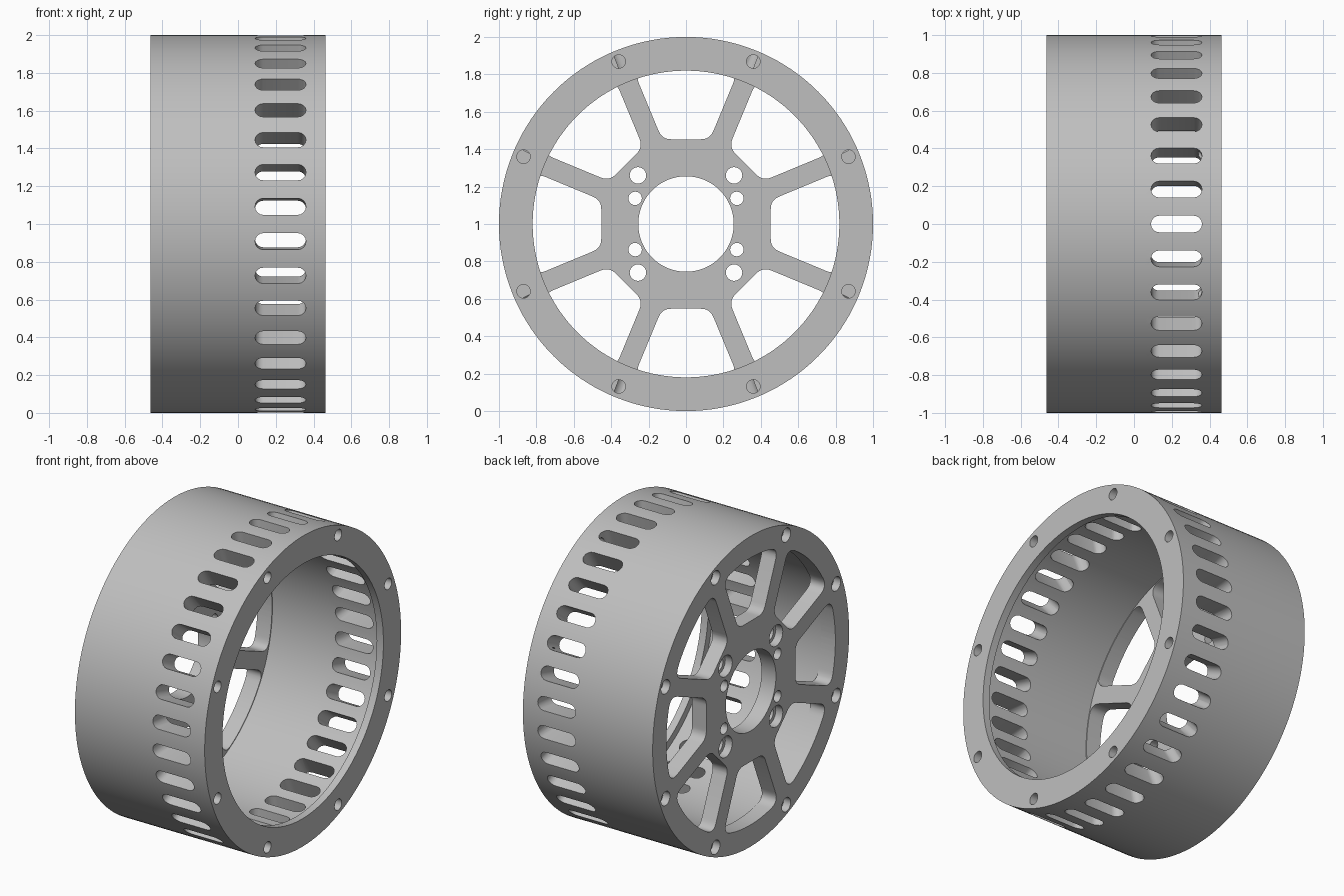
import bpy, bmesh, math
from mathutils import Vector, Matrix

if "Cube" in bpy.data.objects:
    bpy.data.objects.remove(bpy.data.objects["Cube"])

HALF = 0.4625            # half width along x
PLATE = -0.36            # inner face of the spoked plate
BORE = 0.865
CENTER = Vector((0, 0, 1))

grey = bpy.data.materials.new("light_grey_metal")
grey.use_nodes = True
grey.diffuse_color = (0.52, 0.52, 0.52, 1)
grey.node_tree.nodes["Principled BSDF"].inputs["Base Color"].default_value = (0.52, 0.52, 0.52, 1)


def polar(r, a, x=0.0):
    """Point around the x axis; angle 0 points up."""
    return Vector((x, r * math.sin(a), r * math.cos(a)))


def make_object(name, bm):
    bmesh.ops.recalc_face_normals(bm, faces=bm.faces)
    bmesh.ops.translate(bm, vec=CENTER, verts=bm.verts)
    mesh = bpy.data.meshes.new(name)
    bm.to_mesh(mesh)
    bm.free()
    mesh.materials.append(grey)
    obj = bpy.data.objects.new(name, mesh)
    bpy.context.collection.objects.link(obj)
    return obj


def lathe(bm, profile, steps):
    """Spin a closed (x, radius) profile around the x axis."""
    rings = [[bm.verts.new(polar(r, math.tau * i / steps, x)) for x, r in profile]
             for i in range(steps)]
    n = len(profile)
    for i in range(steps):
        a, b = rings[i], rings[(i + 1) % steps]
        for j in range(n):
            k = (j + 1) % n
            bm.faces.new((a[j], a[k], b[k], b[j]))


def prism(bm, points, offset):
    """Extrude a closed outline along an offset."""
    low = [bm.verts.new(p) for p in points]
    high = [bm.verts.new(p + offset) for p in points]
    bm.faces.new(low)
    bm.faces.new(high)
    for i in range(len(low)):
        k = (i + 1) % len(low)
        bm.faces.new((low[i], low[k], high[k], high[i]))


def drill(bm, y, z, radius, x0, x1, steps=24):
    """Round cutter parallel to the x axis."""
    circle = [Vector((x0, y, z)) + polar(radius, math.tau * i / steps) for i in range(steps)]
    prism(bm, circle, Vector((x1 - x0, 0, 0)))


def rounded(p0, corner, p1, steps=8):
    """Soft corner between two points."""
    ts = [i / steps for i in range(steps + 1)]
    return [p0 * (1 - t) ** 2 + corner * 2 * t * (1 - t) + p1 * t * t for t in ts]


def cut(body, name, bm):
    cutter = make_object(name, bm)
    cutter.hide_render = True
    mod = body.modifiers.new(name, 'BOOLEAN')
    mod.operation = 'DIFFERENCE'
    mod.solver = 'EXACT'
    mod.object = cutter
    bpy.ops.object.modifier_apply(modifier=name)
    bpy.data.objects.remove(cutter)


# Drum with lipped open end and solid plate end
bm = bmesh.new()
lathe(bm, [(-HALF, 0.255), (-HALF, 1), (0.06, 1), (0.39, 1), (HALF, 1), (HALF, 0.82),
           (0.415, 0.82), (0.415, BORE), (0.39, BORE), (0.06, BORE),
           (PLATE, BORE), (PLATE, 0.255)], 136)
wheel = make_object("wheel_drum", bm)
bpy.context.view_layer.objects.active = wheel
wheel.select_set(True)

# Eight windows that leave the spokes
HUB, OUTER, SPOKE = 0.453, 0.86, 0.055
half_step = math.pi / 8


def spoke_edge(r):
    return polar(r, half_step - math.asin(SPOKE / r), -0.6)


h = HUB * math.tan(half_step) - SPOKE / math.cos(half_step)
inner = Vector((-0.6, h, HUB))
arc_end = half_step - math.asin(SPOKE / OUTER) - 0.08
side = rounded(Vector((-0.6, h - 0.05, HUB)), inner, spoke_edge(inner.yz.length + 0.05))
side += rounded(spoke_edge(OUTER - 0.07), spoke_edge(OUTER), polar(OUTER, arc_end, -0.6))
arc = [polar(OUTER, arc_end * (1 - i / 6), -0.6) for i in range(1, 12)]
mirrored = [Vector((p.x, -p.y, p.z)) for p in reversed(side)]
window = side + arc + mirrored
bm = bmesh.new()
for i in range(8):
    turn = Matrix.Rotation(i * math.pi / 4, 3, 'X')
    prism(bm, [turn @ p for p in window], Vector((0.3, 0, 0)))
cut(wheel, "window_cutter", bm)

# Ring of rounded vent slots
SLOTS, R = 34, 0.044
slot = []
for end, start in ((0.36 - R, -math.pi / 2), (0.09 + R, math.pi / 2)):
    for i in range(9):
        a = start + math.pi * i / 8
        slot.append(Vector((end + R * math.cos(a), R * math.sin(a), 0.75)))
bm = bmesh.new()
for i in range(SLOTS):
    turn = Matrix.Rotation(math.tau * i / SLOTS, 3, 'X')
    prism(bm, [turn @ p for p in slot], turn @ Vector((0, 0, 0.4)))
cut(wheel, "slot_cutter", bm)

# Screw holes in both rims and through the hub
bm = bmesh.new()
recess = bmesh.new()
for i in range(8):
    p = polar(0.94, half_step + i * math.pi / 4)
    drill(bm, p.y, p.z, 0.036, HALF - 0.12, 0.6)
    drill(bm, p.y, p.z, 0.028, -0.6, -HALF + 0.15)
    drill(recess, p.y, p.z, 0.045, -0.6, -HALF + 0.05)
for sy in (-1, 1):
    for sz in (-1, 1):
        drill(bm, sy * 0.257, sz * 0.26, 0.044, -0.6, -0.3)
        drill(bm, sy * 0.272, sz * 0.137, 0.036, -0.6, -0.3)
        drill(recess, sy * 0.257, sz * 0.26, 0.068, -0.6, -HALF + 0.05)
cut(wheel, "hole_cutter", bm)
cut(wheel, "recess_cutter", recess)

bpy.ops.object.shade_smooth_by_angle(angle=math.radians(30))
